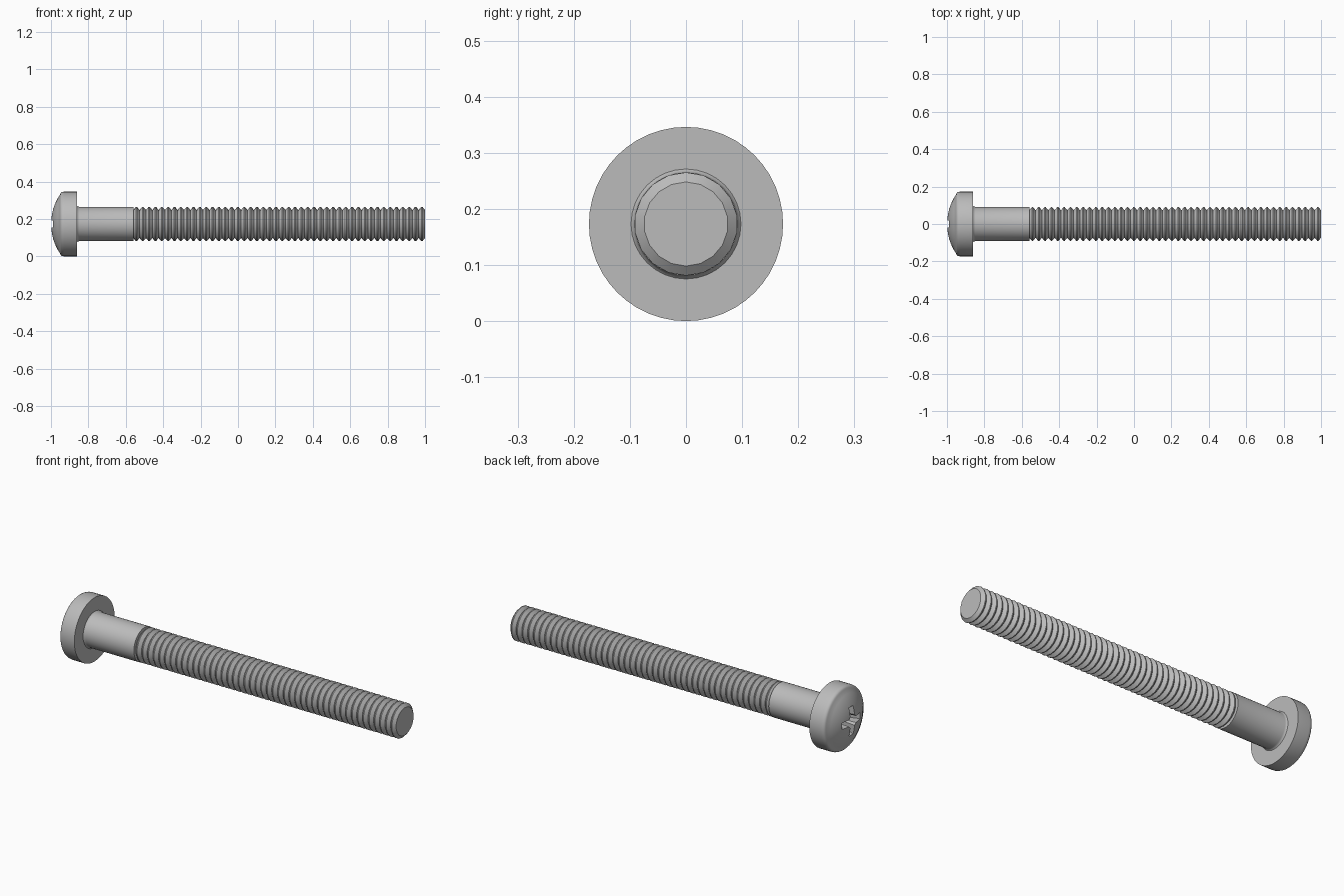
import bpy, bmesh
from math import radians, pi, sin, cos, sqrt
from mathutils import Matrix

cube = bpy.data.objects.get("Cube")
if cube:
    bpy.data.objects.remove(cube, do_unlink=True)

AXIS_Z = 0.173
HEAD_R = 0.173
SHANK_R = 0.092
ROOT_R = 0.075
UNDERHEAD, THREAD_START, TIP = -0.86, -0.56, 1.0
TEETH = 46

steel = bpy.data.materials.new("grey steel")
steel.use_nodes = True
GREY = (0.5, 0.5, 0.5, 1)
steel.diffuse_color = GREY
steel.node_tree.nodes["Principled BSDF"].inputs["Base Color"].default_value = GREY


def finish(name, bm):
    bmesh.ops.recalc_face_normals(bm, faces=bm.faces)
    mesh = bpy.data.meshes.new(name)
    bm.to_mesh(mesh)
    bm.free()
    mesh.materials.append(steel)
    obj = bpy.data.objects.new(name, mesh)
    bpy.context.collection.objects.link(obj)
    obj.location.z = AXIS_Z
    return obj


def lathe(name, profile, sides):
    """Turn (x, radius) points around the x axis; open ends are capped."""
    bm = bmesh.new()
    rings = []
    for x, r in profile:
        if r == 0:
            rings.append([bm.verts.new((x, 0, 0))] * sides)
        else:
            rings.append([bm.verts.new((x, r * sin(2 * pi * i / sides), r * cos(2 * pi * i / sides)))
                          for i in range(sides)])
    for a, b in zip(rings, rings[1:]):
        for i in range(sides):
            j = (i + 1) % sides
            corners = list(dict.fromkeys((a[i], a[j], b[j], b[i])))
            bm.faces.new(corners)
    for ring, (x, r) in ((rings[0], profile[0]), (rings[-1], profile[-1])):
        if r > 0:
            bm.faces.new(ring)
    return finish(name, bm)


def smooth(obj, angle):
    bpy.ops.object.select_all(action="DESELECT")
    obj.select_set(True)
    bpy.context.view_layer.objects.active = obj
    bpy.ops.object.shade_smooth_by_angle(angle=radians(angle))


# Domed pan head: spherical crown, rounded shoulder, straight rim
crown_r, shoulder_r, shoulder_x = 0.28, 0.158, -0.93
profile = []
for i in range(9):
    r = shoulder_r * i / 8
    profile.append((-1 + crown_r - sqrt(crown_r ** 2 - r ** 2), r))
edge_x = profile[-1][0]
for i in range(1, 5):
    a = i / 4 * pi / 2
    profile.append((edge_x + (shoulder_x - edge_x) * (1 - cos(a)),
                    shoulder_r + (HEAD_R - shoulder_r) * sin(a)))
profile += [(UNDERHEAD, HEAD_R), (UNDERHEAD, 0)]
head = lathe("head", profile, 48)

# Tapered cross recess cut into the crown
bm = bmesh.new()


def tapered_bar(outer, inner, half_width, angle):
    verts = bmesh.ops.create_cube(bm, size=2)["verts"]
    for v in verts:
        deep = v.co.x > 0
        v.co.x = -0.91 if deep else -1.04
        v.co.y *= inner if deep else outer
        v.co.z *= half_width * (0.8 if deep else 1)
    bmesh.ops.rotate(bm, verts=verts, matrix=Matrix.Rotation(angle, 3, "X"))


for quarter in (0, pi / 2):
    tapered_bar(0.098, 0.045, 0.019, quarter)
tapered_bar(0.036, 0.026, 0.036, pi / 4)
cutter = finish("recess_cutter", bm)
cutter.hide_render = True
cut = head.modifiers.new("cross_recess", "BOOLEAN")
cut.operation = "DIFFERENCE"
cut.solver = "EXACT"
cut.use_self = True
cut.object = cutter
bpy.context.view_layer.objects.active = head
bpy.ops.object.modifier_apply(modifier=cut.name)
bpy.data.objects.remove(cutter, do_unlink=True)
smooth(head, 35)

# Plain shank with a small fillet under the head
shank = lathe("shank", [(UNDERHEAD - 0.01, 0.098), (UNDERHEAD, 0.098), (UNDERHEAD + 0.004, 0.094),
                        (UNDERHEAD + 0.012, SHANK_R), (THREAD_START, SHANK_R)], 32)
smooth(shank, 40)

# Threaded length: repeated V-shaped ridges ending in a chamfered tip
pitch = (TIP - THREAD_START) / TEETH
profile = [(THREAD_START - 0.005, ROOT_R)]
for i in range(TEETH):
    x = THREAD_START + i * pitch
    profile += [(x, ROOT_R), (x + 0.42 * pitch, SHANK_R), (x + 0.58 * pitch, SHANK_R)]
profile.append((TIP, ROOT_R))
thread = lathe("thread", profile, 18)
smooth(thread, 30)
